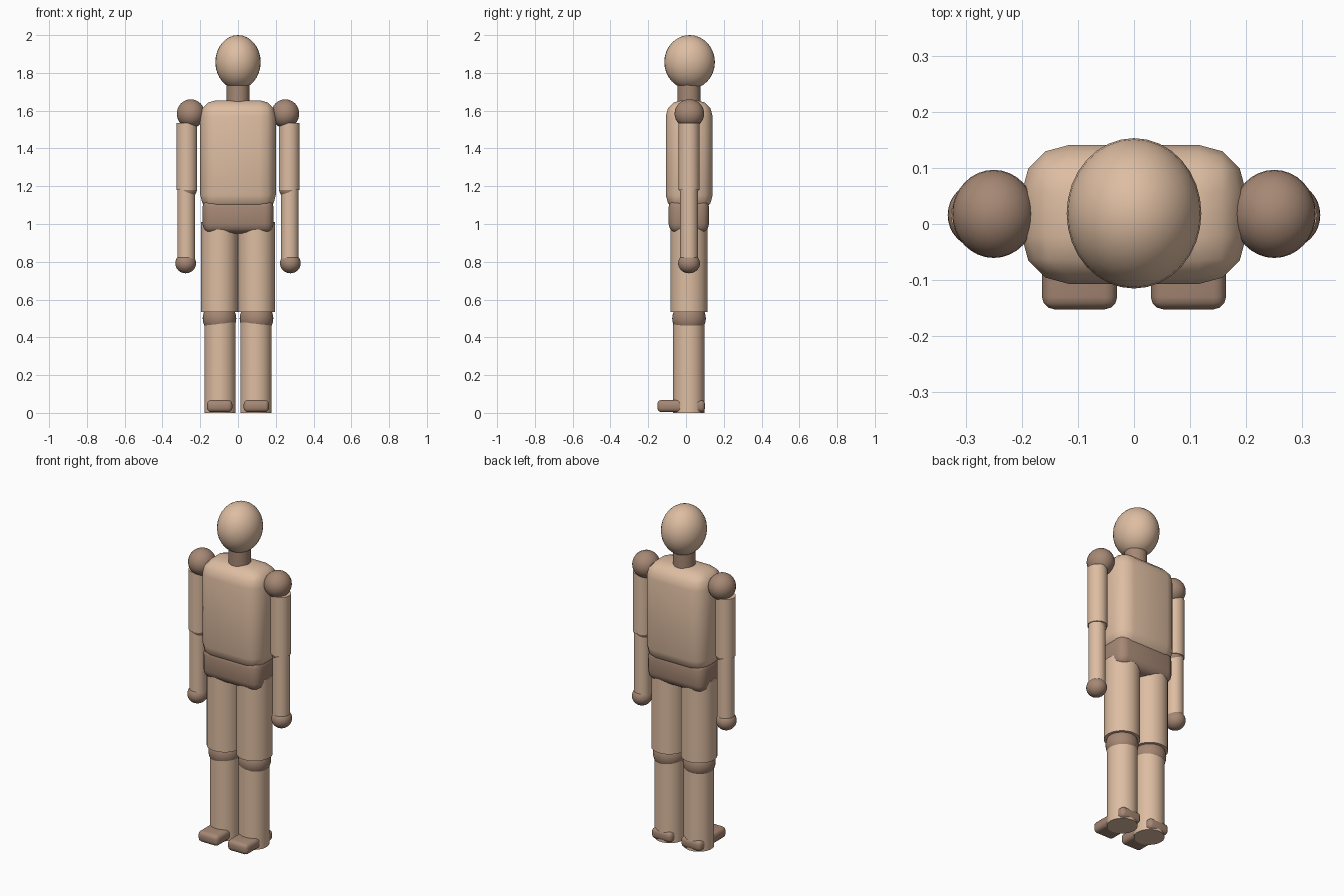
import bpy
import math

if "Cube" in bpy.data.objects:
    bpy.data.objects.remove(bpy.data.objects["Cube"])


def material(name, rgb):
    m = bpy.data.materials.new(name)
    m.diffuse_color = (*rgb, 1)
    m.use_nodes = True
    m.node_tree.nodes["Principled BSDF"].inputs["Base Color"].default_value = m.diffuse_color
    return m


WOOD = material("light wood", (0.73, 0.51, 0.36))
JOINT = material("dark wood", (0.38, 0.245, 0.175))
Y = 0.016  # body axis


def finish(name, mat, angle=40):
    ob = bpy.context.object
    ob.name = name
    ob.data.materials.append(mat)
    bpy.ops.object.shade_smooth_by_angle(angle=math.radians(angle))
    return ob


def ball(name, mat, centre, radii):
    bpy.ops.mesh.primitive_uv_sphere_add(segments=32, ring_count=16, radius=1, location=centre)
    bpy.context.object.scale = radii
    bpy.ops.object.transform_apply(location=False, rotation=False, scale=True)
    return finish(name, mat)


def rod(name, mat, x, y, radius, z0, z1):
    bpy.ops.mesh.primitive_cylinder_add(vertices=32, radius=radius, depth=z1 - z0,
                                        location=(x, y, (z0 + z1) / 2))
    return finish(name, mat)


def block(name, mat, lo, hi, bevel):
    centre = [(a + b) / 2 for a, b in zip(lo, hi)]
    bpy.ops.mesh.primitive_cube_add(size=1, location=centre)
    ob = bpy.context.object
    ob.scale = [b - a for a, b in zip(lo, hi)]
    bpy.ops.object.transform_apply(location=False, rotation=False, scale=True)
    mod = ob.modifiers.new("rounded edges", 'BEVEL')
    mod.width = bevel
    mod.segments = 3
    mod.limit_method = 'NONE'
    bpy.ops.object.modifier_apply(modifier=mod.name)
    return finish(name, mat)


# Head, neck and trunk
ball("head", WOOD, (0, 0.019, 1.857), (0.12, 0.134, 0.143))
rod("neck", JOINT, 0, Y, 0.061, 1.6, 1.76)
block("torso", WOOD, (-0.2, -0.107, 1.068), (0.2, 0.141, 1.655), 0.085)
block("hips", JOINT, (-0.188, -0.092, 0.95), (0.188, 0.122, 1.14), 0.05)

for side, s in (("left", 1), ("right", -1)):
    # Arm
    ball(side + "_shoulder", JOINT, (s * 0.25, 0.018, 1.584), (0.074, 0.0785, 0.076))
    rod(side + "_upper_arm", WOOD, s * 0.271, Y, 0.055, 1.18, 1.535)
    ball(side + "_elbow", JOINT, (s * 0.267, Y, 1.185), (0.05, 0.05, 0.05))
    rod(side + "_forearm", WOOD, s * 0.274, Y, 0.047, 0.8, 1.185)
    ball(side + "_hand", JOINT, (s * 0.277, Y, 0.792), (0.055, 0.058, 0.053))
    # Leg
    rod(side + "_thigh", WOOD, s * 0.098, Y, 0.098, 0.535, 1.01)
    ball(side + "_knee", JOINT, (s * 0.098, Y, 0.5), (0.089, 0.089, 0.089))
    rod(side + "_shin", WOOD, s * 0.095, 0.015, 0.083, 0, 0.5)
    block(side + "_foot", JOINT, (s * 0.097 - 0.067, -0.152, 0.004),
          (s * 0.097 + 0.067, 0.101, 0.068), 0.022)
